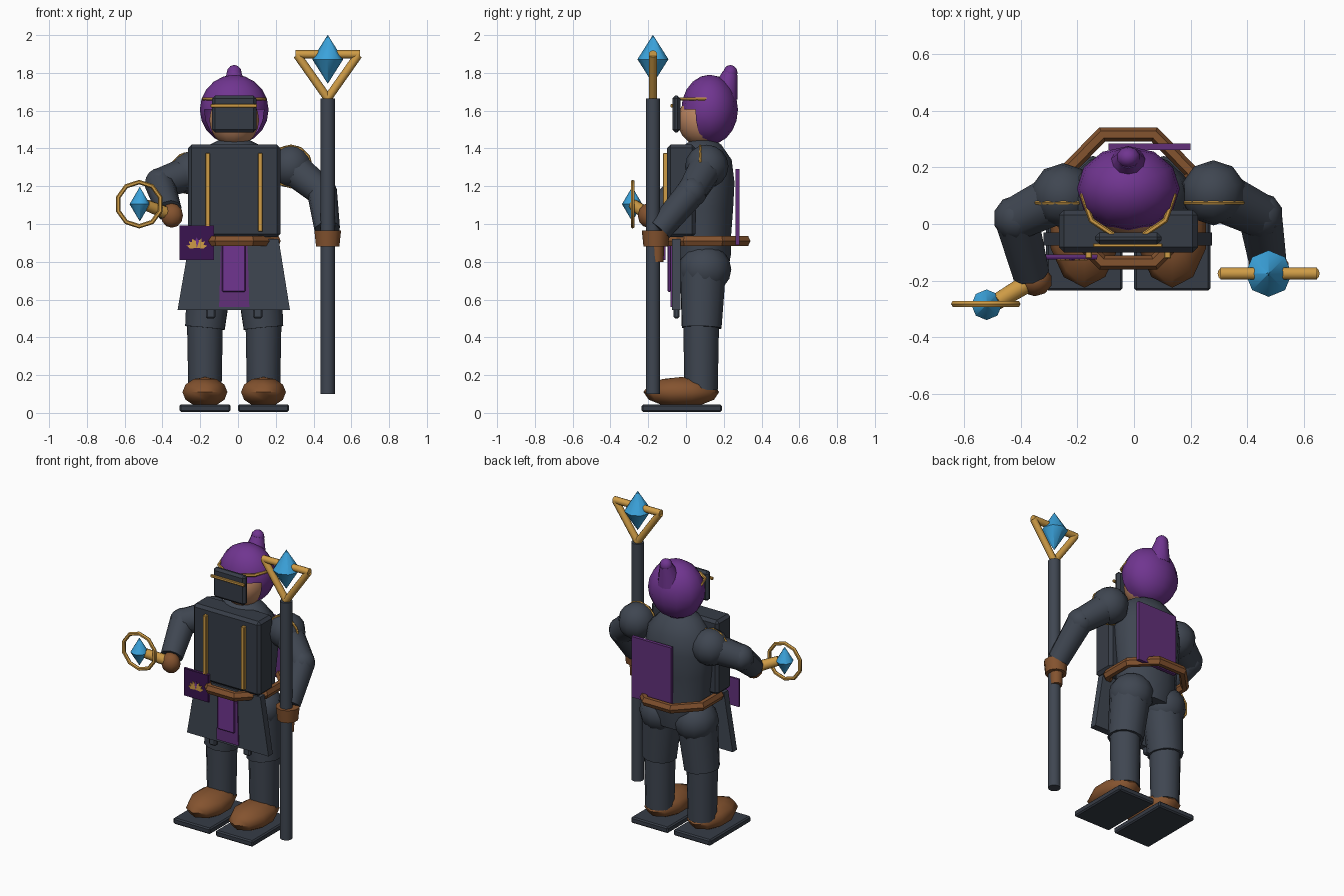
import bpy, bmesh, math
from mathutils import Vector, Matrix

if "Cube" in bpy.data.objects:
    bpy.data.objects.remove(bpy.data.objects["Cube"])

CX = -0.02  # body centre line


def mat(name, hexa):
    m = bpy.data.materials.new(name)
    ch = [int(hexa[i:i + 2], 16) / 255 for i in (0, 2, 4)]
    m.diffuse_color = [c / 12.92 if c < 0.04 else ((c + 0.055) / 1.055) ** 2.4 for c in ch] + [1]
    m.use_nodes = True
    m.node_tree.nodes["Principled BSDF"].inputs["Base Color"].default_value = m.diffuse_color
    return m


DARK = mat("slate_cloth", "3F4651")
PLATE = mat("dark_plate", "363C46")
PURPLE = mat("purple", "703590")
VIOLET = mat("violet_board", "62307A")
INK = mat("ink_purple", "3A1450")
BROWN = mat("brown_leather", "84532F")
GOLD = mat("gold", "CF9C46")
BLUE = mat("blue_crystal", "3BA3DC")
SKIN = mat("skin", "BA8460")


def finish(name, bm, m, smooth=35):
    bmesh.ops.recalc_face_normals(bm, faces=bm.faces)
    me = bpy.data.meshes.new(name)
    bm.to_mesh(me)
    bm.free()
    ob = bpy.data.objects.new(name, me)
    bpy.context.collection.objects.link(ob)
    me.materials.append(m)
    if smooth:
        bpy.ops.object.select_all(action='DESELECT')
        ob.select_set(True)
        bpy.context.view_layer.objects.active = ob
        bpy.ops.object.shade_smooth_by_angle(angle=math.radians(smooth))
    return ob


def box(name, lo, hi, m, bevel=0.0):
    bm = bmesh.new()
    lo, hi = Vector(lo), Vector(hi)
    bmesh.ops.create_cube(bm, size=1, matrix=Matrix.Translation((lo + hi) / 2) @ Matrix.Diagonal((*(hi - lo), 1)))
    if bevel:
        bmesh.ops.bevel(bm, geom=bm.edges[:], offset=bevel, segments=1, affect='EDGES')
    return finish(name, bm, m, 0)


def ball(name, c, r, m, seg=12, rings=8, cut=None):
    bm = bmesh.new()
    bmesh.ops.create_uvsphere(bm, u_segments=seg, v_segments=rings, radius=1,
                              matrix=Matrix.Translation(c) @ Matrix.Diagonal((*r, 1)))
    if cut:
        bad = [f for f in bm.faces if cut(f.calc_center_median())]
        bmesh.ops.delete(bm, geom=bad, context='FACES')
    return finish(name, bm, m, 50)


def limb(name, a, b, r1, r2, m, seg=12):
    a, b = Vector(a), Vector(b)
    d = b - a
    bm = bmesh.new()
    bmesh.ops.create_cone(bm, cap_ends=True, segments=seg, radius1=r1, radius2=r2, depth=d.length,
                          matrix=Matrix.Translation((a + b) / 2) @ d.to_track_quat('Z', 'Y').to_matrix().to_4x4())
    return finish(name, bm, m, 40)


def ring(name, c, rx, ry, minor, m, seg=12, tall=1.0, upright=False, turn=0.0):
    bm = bmesh.new()
    loops = []
    for i in range(seg):
        a = 2 * math.pi * i / seg + turn
        row = []
        for j in range(6):
            b = 2 * math.pi * j / 6
            k = minor * math.cos(b)
            p = Vector(((rx + k) * math.cos(a), (ry + k) * math.sin(a), tall * minor * math.sin(b)))
            if upright:
                p = Vector((p.x, -p.z, p.y))
            row.append(bm.verts.new(p + Vector(c)))
        loops.append(row)
    for i in range(seg):
        p, q = loops[i], loops[(i + 1) % seg]
        for j in range(6):
            k = (j + 1) % 6
            bm.faces.new((p[j], q[j], q[k], p[k]))
    return finish(name, bm, m, 35)


def lathe(name, c, profile, sy, m, seg=14):
    bm = bmesh.new()
    rows = [[bm.verts.new((c[0] + r * math.cos(2 * math.pi * i / seg),
                           c[1] + r * sy * math.sin(2 * math.pi * i / seg), z)) for i in range(seg)]
            for r, z in profile]
    for p, q in zip(rows, rows[1:]):
        for i in range(seg):
            k = (i + 1) % seg
            bm.faces.new((p[i], p[k], q[k], q[i]))
    bm.faces.new(rows[0])
    bm.faces.new(rows[-1])
    return finish(name, bm, m, 40)


def prism(name, pts, y0, y1, m):
    bm = bmesh.new()
    f = bm.faces.new([bm.verts.new((x, y0, z)) for x, z in pts])
    new = bmesh.ops.extrude_face_region(bm, geom=[f])['geom']
    bmesh.ops.translate(bm, vec=(0, y1 - y0, 0), verts=[v for v in new if isinstance(v, bmesh.types.BMVert)])
    return finish(name, bm, m, 0)


def crystal(name, c, r, h, m):
    limb(name + "_top", c, (c[0], c[1], c[2] + h), r, 0.001, m, 8)
    limb(name + "_bottom", c, (c[0], c[1], c[2] - h), r, 0.001, m, 8)


# Legs and shoes
for side, s in (("left", -1), ("right", 1)):
    x = CX + s * 0.155
    box(side + "_sole", (x - 0.135, -0.235, 0.005), (x + 0.135, 0.19, 0.045), PLATE, 0.008)
    ball(side + "_shoe", (x, -0.025, 0.11), (0.125, 0.2, 0.08), BROWN, 10, 6)
    limb(side + "_shin", (x, 0.08, 0.12), (x, 0.08, 0.48), 0.088, 0.095, DARK)
    ball(side + "_knee", (x, 0.08, 0.46), (0.095, 0.095, 0.07), DARK)
    limb(side + "_thigh", (x, 0.083, 0.45), (x + -s * 0.03, 0.09, 0.76), 0.108, 0.125, DARK)
    ball(side + "_hip", (x - s * 0.03, 0.1, 0.76), (0.135, 0.14, 0.13), DARK)
    box(side + "_strap_end", (CX + s * 0.125 - 0.025, -0.065, 0.5), (CX + s * 0.125 + 0.025, -0.035, 0.6), DARK, 0.008)

# Torso, belt and board on the back
lathe("torso", (CX, 0.09), [(0.17, 0.72), (0.2, 0.84), (0.2, 0.93), (0.215, 1.08), (0.225, 1.22),
                            (0.205, 1.34), (0.13, 1.42), (0.07, 1.45)], 0.76, DARK)
ring("belt", (CX, 0.09, 0.91), 0.24, 0.245, 0.027, BROWN, 8, 1.15, turn=math.pi / 8)
box("back_board", (-0.09, 0.262, 0.89), (0.2, 0.284, 1.29), VIOLET)

# Chest plate with gold strips
box("chest_plate", (-0.265, -0.1, 0.93), (0.225, 0.05, 1.42), PLATE, 0.018)
for x in (-0.16, 0.118):
    box("chest_strip", (x - 0.012, -0.122, 0.96), (x + 0.012, -0.095, 1.375), GOLD, 0.003)

# Apron with purple panels
prism("apron", [(-0.255, 0.92), (0.215, 0.92), (0.275, 0.545), (-0.32, 0.545)], -0.075, -0.03, DARK)
prism("apron_stripe", [(-0.09, 0.9), (0.05, 0.9), (0.06, 0.56), (-0.1, 0.56)], -0.082, -0.074, VIOLET)
box("apron_panel", (-0.085, -0.098, 0.64), (0.04, -0.08, 0.89), PURPLE, 0.006)

# Hanging pouch card with a flower ornament
box("card_back", (-0.31, -0.119, 0.81), (-0.128, -0.108, 0.992), VIOLET)
box("card_front", (-0.308, -0.125, 0.812), (-0.13, -0.118, 0.99), INK)
for k in range(-3, 4):
    a = k * 0.45
    d, n = Vector((math.sin(a), math.cos(a))), Vector((math.cos(a), -math.sin(a)))
    o = Vector((-0.218, 0.873))
    prism("petal", [o, o + d * 0.035 - n * 0.011, o + d * 0.055, o + d * 0.035 + n * 0.011],
          -0.129, -0.124, GOLD if k else PURPLE)

# Head, hood, knot, head band and visor
ball("head", (CX, 0.09, 1.55), (0.135, 0.135, 0.14), SKIN, 14, 10)
ball("hood", (CX, 0.125, 1.605), (0.182, 0.15, 0.185), PURPLE, 12, 10,
     cut=lambda p: p.z < 1.6 and p.y < 0.06 + (1.6 - p.z) * 0.25)
limb("hood_knot", (CX, 0.2, 1.68), (CX, 0.235, 1.8), 0.075, 0.04, PURPLE, 10)
ball("knot_tip", (CX, 0.235, 1.8), (0.042, 0.038, 0.042), PURPLE, 10, 6)
ring("head_band", (CX, 0.1, 1.662), 0.161, 0.148, 0.01, GOLD, 10)
box("visor", (-0.137, -0.072, 1.485), (0.097, -0.03, 1.68), PLATE, 0.015)
box("visor_trim", (-0.145, -0.082, 1.617), (0.1, -0.068, 1.635), GOLD, 0.003)

# Shoulders and arms
arms = {"left": [(-0.25, 0.1, 1.27), (-0.415, 0.02, 1.215), (-0.365, -0.17, 1.07)],
        "right": [(0.28, 0.11, 1.305), (0.445, 0.03, 1.17), (0.473, -0.14, 0.97)]}
for side, (sh, el, wr) in arms.items():
    ball(side + "_shoulder", sh, (0.115,) * 3, DARK, 10, 8)
    ring(side + "_shoulder_trim", (sh[0], 0.075, sh[2]), 0.108, 0.108, 0.008, GOLD, 12, upright=True)
    limb(side + "_upper_arm", sh, el, 0.095, 0.08, DARK, 10)
    ball(side + "_elbow", el, (0.082,) * 3, DARK, 10, 8)
    limb(side + "_forearm", el, wr, 0.08, 0.068, DARK, 10)

# Hands
ball("left_hand", (-0.35, -0.2, 1.045), (0.062, 0.055, 0.065), BROWN, 10, 6)
limb("right_hand", (0.475, -0.16, 0.88), (0.475, -0.16, 0.965), 0.065, 0.074, BROWN, 10)
limb("right_hand_heel", (0.475, -0.155, 0.8), (0.475, -0.155, 0.9), 0.036, 0.04, BROWN, 10)

# Hand-held ring charm
limb("charm_handle", (-0.36, -0.2, 1.05), (-0.485, -0.275, 1.1), 0.035, 0.03, GOLD, 10)
ring("charm_ring", (-0.523, -0.282, 1.105), 0.117, 0.117, 0.012, GOLD, 10, upright=True, turn=math.pi / 10)
crystal("charm_crystal", (-0.52, -0.285, 1.105), 0.054, 0.09, BLUE)

# Staff with triangular head and crystal
SX, SY = 0.475, -0.175
limb("staff_pole", (SX, SY, 0.1), (SX, SY, 1.665), 0.038, 0.038, DARK, 12)
for s in (-1, 1):
    limb("staff_prong", (SX, SY, 1.665), (SX + s * 0.162, SY, 1.895), 0.022, 0.022, GOLD, 10)
limb("staff_bar", (SX - 0.17, SY, 1.898), (SX + 0.17, SY, 1.898), 0.022, 0.022, GOLD, 10)
crystal("staff_crystal", (SX, SY, 1.872), 0.082, 0.128, BLUE)
